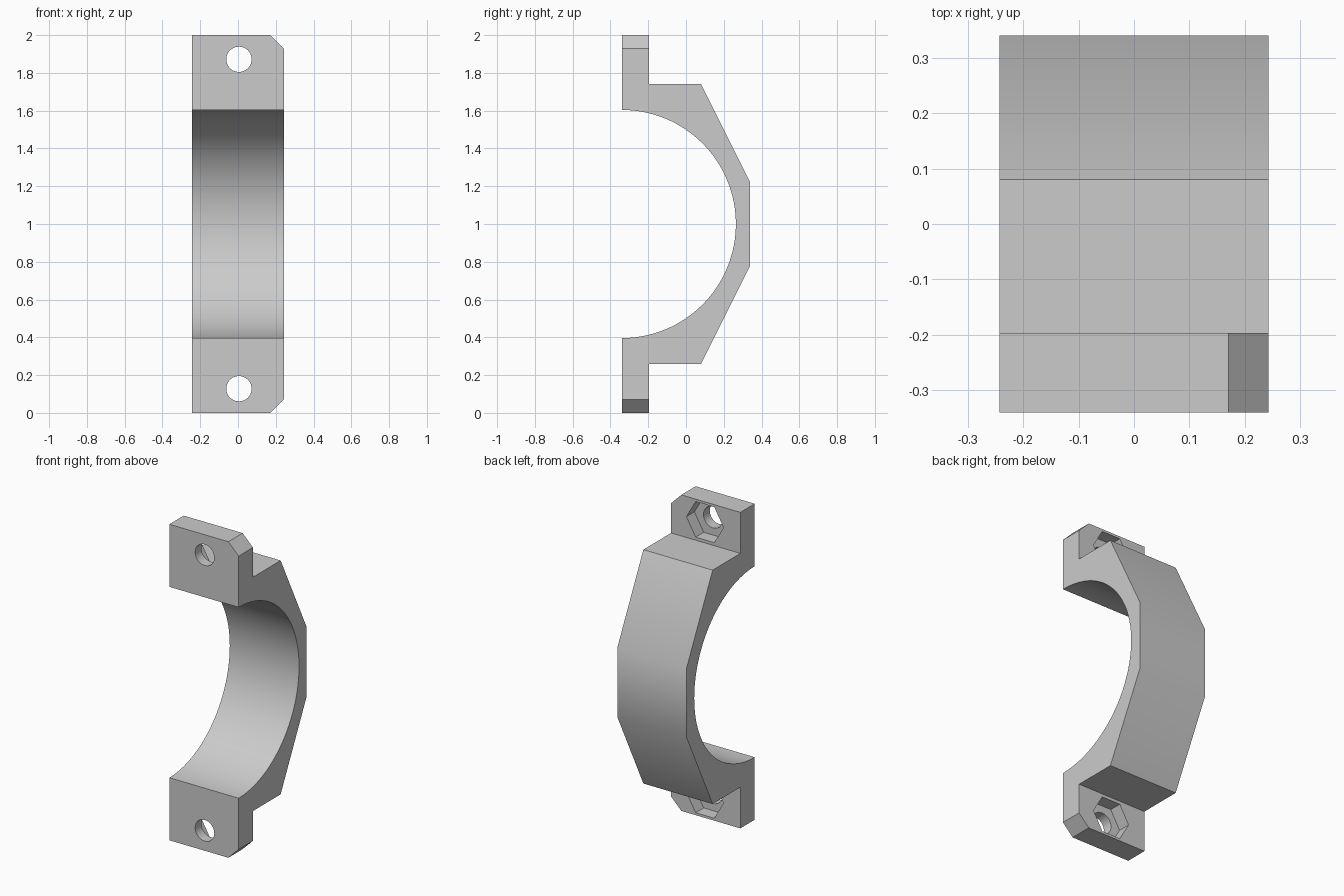
import bpy, bmesh, math
from mathutils import Matrix

cube = bpy.data.objects.get("Cube")
if cube:
    bpy.data.objects.remove(cube, do_unlink=True)

WIDTH, FRONT, FLANGE_BACK, BACK = 0.485, -0.34, -0.197, 0.34
BORE, CHAMFER = 0.604, 0.072
HOLE_X, HOLE_OFFSET = 0.005, 0.872

grey = bpy.data.materials.new("light_grey")
grey.use_nodes = True
colour = (0.6, 0.6, 0.6, 1)
grey.diffuse_color = colour
grey.node_tree.nodes["Principled BSDF"].inputs["Base Color"].default_value = colour


def add_object(name, bm):
    bmesh.ops.recalc_face_normals(bm, faces=bm.faces)
    mesh = bpy.data.meshes.new(name)
    bm.to_mesh(mesh)
    bm.free()
    mesh.materials.append(grey)
    obj = bpy.data.objects.new(name, mesh)
    bpy.context.collection.objects.link(obj)
    return obj


# Side profile: outer half mirrored about mid height, then the round bore
upper = [(FRONT, 1), (FLANGE_BACK, 1), (FLANGE_BACK, 0.74), (0.08, 0.74), (BACK, 0.22)]
profile = upper + [(y, -z) for y, z in reversed(upper)]
steps = 64
for i in range(steps + 1):
    a = math.pi * (i / steps - 0.5)
    profile.append((FRONT + BORE * math.cos(a), BORE * math.sin(a)))

# Half clamp body, extruded across its width
bm = bmesh.new()
face = bm.faces.new([bm.verts.new((-WIDTH / 2, y, z + 1)) for y, z in profile])
new = bmesh.ops.extrude_face_region(bm, geom=[face])["geom"]
bmesh.ops.translate(bm, vec=(WIDTH, 0, 0),
                    verts=[v for v in new if isinstance(v, bmesh.types.BMVert)])

# Chamfered flange corners on the left side
corners = [e for e in bm.edges
           if all(v.co.x > 0 and abs(v.co.z - 1) > 0.99 for v in e.verts)]
bmesh.ops.bevel(bm, geom=corners, offset=CHAMFER, segments=1, affect='EDGES')
clamp = add_object("clamp_half", bm)


def drill(name, sides, radius, y0, y1, z):
    """Cut a prism along y through the clamp."""
    bm = bmesh.new()
    place = (Matrix.Translation((HOLE_X, (y0 + y1) / 2, z))
             @ Matrix.Rotation(math.pi / 2, 4, 'X'))
    bmesh.ops.create_cone(bm, cap_ends=True, segments=sides, radius1=radius,
                          radius2=radius, depth=y1 - y0, matrix=place)
    # Keep a hexagon corner pointing along x
    if sides == 6 and max(v.co.x for v in bm.verts) < HOLE_X + radius * 0.95:
        bmesh.ops.rotate(bm, verts=bm.verts, cent=(HOLE_X, 0, z),
                         matrix=Matrix.Rotation(math.pi / 6, 3, 'Y'))
    cutter = add_object(name, bm)
    cutter.hide_render = True
    mod = clamp.modifiers.new(name, 'BOOLEAN')
    mod.operation, mod.solver, mod.object = 'DIFFERENCE', 'EXACT', cutter
    bpy.ops.object.modifier_apply(modifier=name)
    bpy.data.objects.remove(cutter, do_unlink=True)


# Bolt holes with hexagonal nut pockets behind
bpy.ops.object.select_all(action='DESELECT')
clamp.select_set(True)
bpy.context.view_layer.objects.active = clamp
for side in (-1, 1):
    z = 1 + side * HOLE_OFFSET
    drill("bolt_hole", 32, 0.067, FRONT - 0.1, FLANGE_BACK + 0.1, z)
    drill("nut_pocket", 6, 0.13, FLANGE_BACK - 0.08, FLANGE_BACK + 0.1, z)

bpy.ops.object.shade_smooth_by_angle(angle=math.radians(30))
